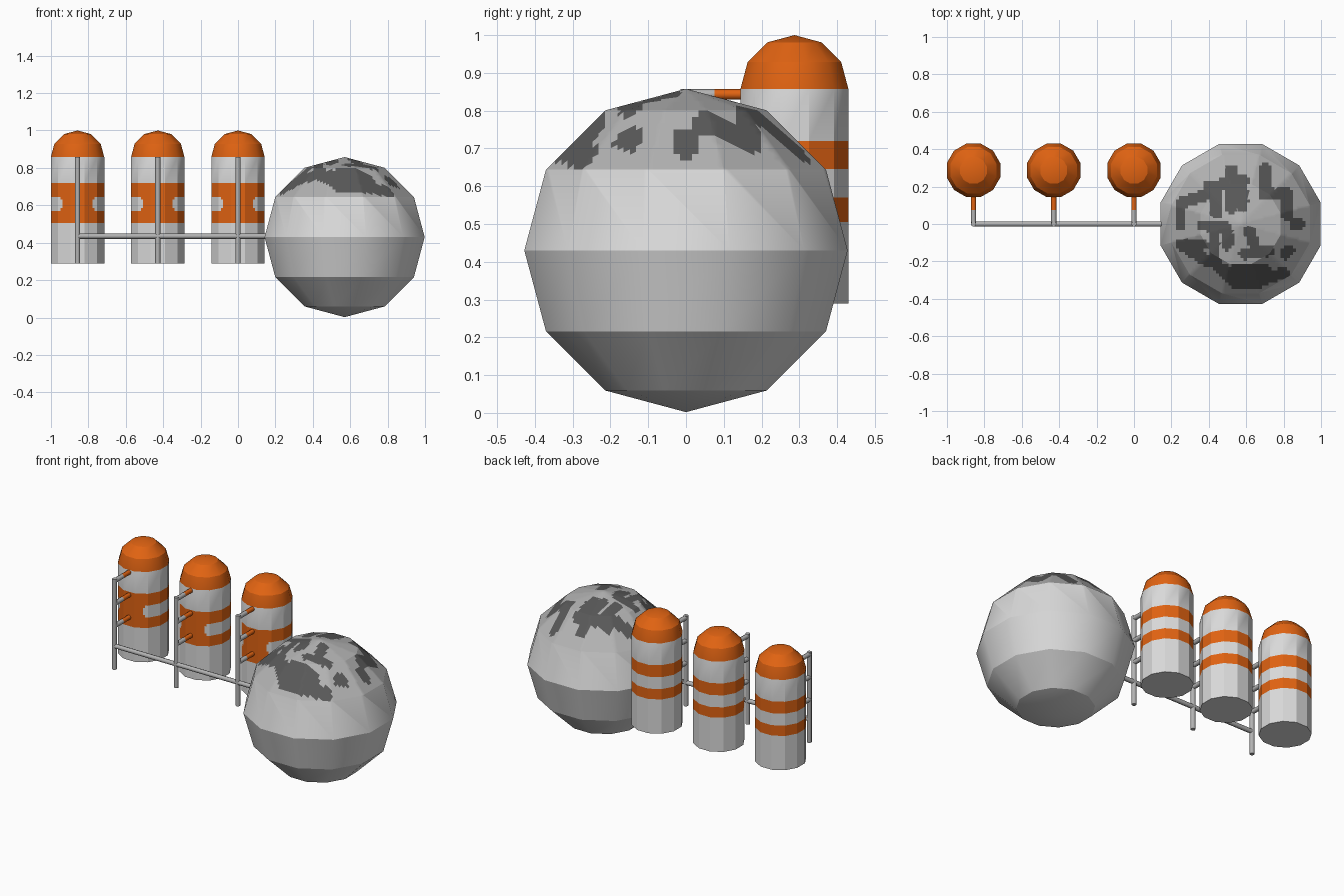
import bpy, bmesh
from math import sin, cos, pi, radians
from mathutils import Vector

if "Cube" in bpy.data.objects:
    bpy.data.objects.remove(bpy.data.objects["Cube"])


def material(name, r, g, b):
    m = bpy.data.materials.new(name)
    m.diffuse_color = (r, g, b, 1)
    m.use_nodes = True
    m.node_tree.nodes["Principled BSDF"].inputs["Base Color"].default_value = (r, g, b, 1)
    return m


WHITE = material("off_white", 0.7, 0.7, 0.7)
ORANGE = material("orange", 0.75, 0.125, 0.006)
GREY = material("mid_grey", 0.45, 0.45, 0.45)
DARK = material("dark_grey", 0.1, 0.1, 0.1)

SIDES = 12
FLAT = cos(pi / SIDES)  # flat-to-centre distance over corner-to-centre


def lathe(profile):
    """Twelve-sided solid from (flat radius, z) points; zero radius is a pole."""
    bm = bmesh.new()
    rings = []
    for r, z in profile:
        if r < 0.0001:
            rings.append([bm.verts.new((0, 0, z))] * SIDES)
        else:
            angles = [(i + 0.5) * 2 * pi / SIDES for i in range(SIDES)]
            rings.append([bm.verts.new((r / FLAT * cos(a), r / FLAT * sin(a), z)) for a in angles])
    for low, high in zip(rings, rings[1:]):
        for i in range(SIDES):
            j = (i + 1) % SIDES
            corners = list(dict.fromkeys((low[i], low[j], high[j], high[i])))
            bm.faces.new(corners)
    if profile[0][0] > 0:
        bm.faces.new(rings[0][::-1])
    return bm


def cut(bm, co, normal, test=lambda c: True):
    """Split the faces whose centre passes the test along a plane."""
    faces = [f for f in bm.faces if test(f.calc_center_median())]
    geom = set(faces)
    for f in faces:
        geom.update(f.edges)
        geom.update(f.verts)
    bmesh.ops.bisect_plane(bm, geom=list(geom), dist=0.00001, plane_co=co, plane_no=normal)


def finish(bm, name, materials, location, angle):
    bmesh.ops.recalc_face_normals(bm, faces=bm.faces)
    mesh = bpy.data.meshes.new(name)
    bm.to_mesh(mesh)
    bm.free()
    for m in materials:
        mesh.materials.append(m)
    ob = bpy.data.objects.new(name, mesh)
    ob.location = location
    bpy.context.collection.objects.link(ob)
    bpy.ops.object.select_all(action="DESELECT")
    ob.select_set(True)
    bpy.context.view_layer.objects.active = ob
    bpy.ops.object.shade_smooth_by_angle(angle=radians(angle))
    return ob


def rod(name, start, end, mat):
    a, b = Vector(start), Vector(end)
    bm = bmesh.new()
    bmesh.ops.create_cone(bm, cap_ends=True, segments=8, radius1=0.014, radius2=0.014,
                          depth=(b - a).length)
    ob = finish(bm, name, [mat], (a + b) / 2, 50)
    ob.rotation_euler = (b - a).to_track_quat("Z", "Y").to_euler()


# Large sphere tank with a grey cap
R = 0.428
CAP_Z = R / 2
bm = lathe([(R * sin(k * pi / 6), -R * cos(k * pi / 6)) for k in range(7)])


def in_cap(c):
    return c.z > CAP_Z


STEP = 0.0165
for k in range(-23, 24):
    for axis in (Vector((1, 0, 0)), Vector((0, 1, 0))):
        cut(bm, axis * k * STEP, axis, in_cap)

# Dark blotches on the cap: strokes seen from above, in hundredths
STROKES = [
    (-32, 0, -32, 11), (-32, 11, -17, 16), (-17, 20, 2, 23), (-13, 20, -13, 6),
    (-5, 29, -5, 8), (1, 19, 1, 9), (13, 30, 13, 16), (13, 16, 25, 16),
    (25, 16, 25, 5), (29, 0, 31, 0), (-20, -1, -8, -2), (-14, -3, -14, -18),
    (-7, -4, -7, -11), (5, -4, 8, -15), (2, -16, 15, -14), (-32, -11, -20, -11),
    (-27, -14, -18, -20), (-14, -20, -3, -31), (-3, -31, 10, -31),
    (10, -31, 23, -26), (-3, -25, 14, -25), (24, -16, 26, -14),
]


def on_stroke(c):
    p = Vector((c.x, c.y)) * 100
    for x0, y0, x1, y1 in STROKES:
        a, d = Vector((x0, y0)), Vector((x1 - x0, y1 - y0))
        t = min(1, max(0, (p - a).dot(d) / d.length_squared))
        if (p - a - d * t).length < 3.1:
            return True
    return False


for f in bm.faces:
    c = f.calc_center_median()
    if in_cap(c):
        f.material_index = 2 if on_stroke(c) else 1
finish(bm, "sphere_tank", [WHITE, GREY, DARK], (0.57, 0, 0.43), 29.5)

# Three domed tanks, each with a stand and feed pipes
T = 0.143
TOP = 0.857
STRIPES = (0.505, 0.57, 0.645, 0.72)


def tank_colour(c):
    low, gap_low, gap_high, high = STRIPES
    if c.z > TOP:
        return 1
    if not low < c.z < high:
        return 0
    # pale gap between the stripes, closed by a rounded plate at the front
    if gap_low < c.z < gap_high:
        front = c.y < 0
        if not front or abs(c.x) > 0.09:
            return 0
        if abs(c.x) > 0.08 and gap_low + 0.015 < c.z < gap_high - 0.015:
            return 0
    return 1


for name, x in (("left", 0), ("middle", -0.429), ("right", -0.858)):
    dome = [(T * cos(k * pi / 6), TOP + T * sin(k * pi / 6)) for k in range(4)]
    bm = lathe([(T, 0.29)] + dome)
    for z in STRIPES:
        cut(bm, (0, 0, z), (0, 0, 1), lambda c: c.z < TOP)
    for side in (-1, 1):
        for w in (0.08, 0.09):
            cut(bm, (side * w, 0, 0), (1, 0, 0),
                lambda c: c.y < -0.05 and STRIPES[1] < c.z < STRIPES[2])
    for z in (STRIPES[1] + 0.015, STRIPES[2] - 0.015):
        cut(bm, (0, 0, z), (0, 0, 1),
            lambda c: c.y < 0 and 0.08 < abs(c.x) < 0.09)
    for f in bm.faces:
        f.material_index = tank_colour(f.calc_center_median())
    finish(bm, name + "_tank", [WHITE, ORANGE], (x, 0.287, 0), 29.5)

    rod(name + "_stand", (x, 0, 0.29), (x, 0, TOP), GREY)
    for level, z in (("upper", 0.843), ("middle", 0.70), ("lower", 0.56)):
        rod(f"{name}_{level}_pipe", (x, 0, z), (x, 0.075, z), GREY)
        rod(f"{name}_{level}_pipe_collar", (x, 0.075, z), (x, 0.16, z), ORANGE)

# Main pipe joining the stands to the sphere
rod("main_pipe", (-0.858, 0, 0.435), (0.2, 0, 0.435), GREY)
